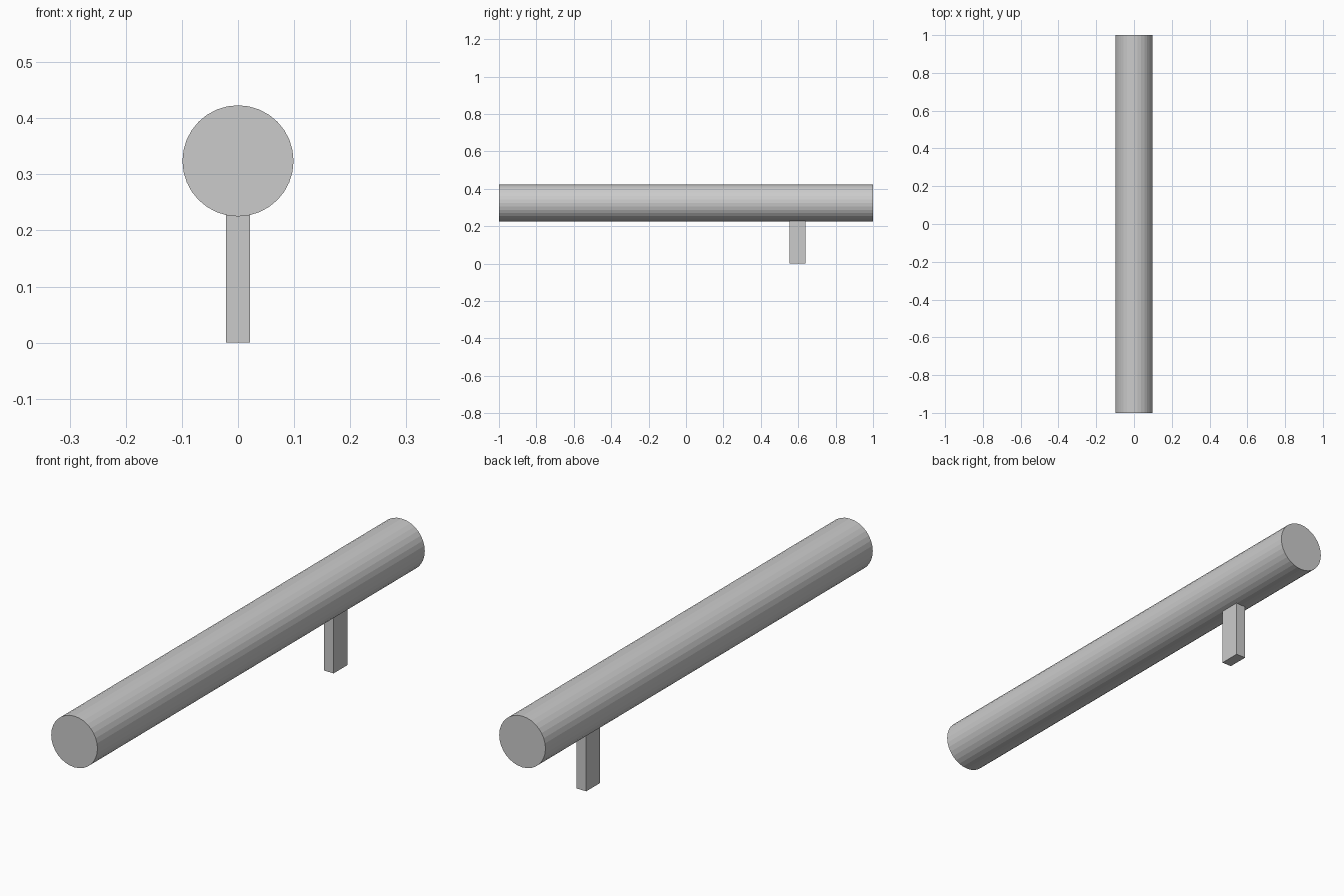
import bpy
import math

if "Cube" in bpy.data.objects:
    bpy.data.objects.remove(bpy.data.objects["Cube"])

RADIUS = 0.099
AXIS_Z = 0.324

# Long horizontal tube lying along y
bpy.ops.mesh.primitive_cylinder_add(vertices=32, radius=RADIUS, depth=2.0,
                                    location=(0, 0, AXIS_Z),
                                    rotation=(math.pi / 2, 0, 0))
tube = bpy.context.object
tube.name = "tube"
bpy.ops.object.transform_apply(location=False, rotation=True, scale=True)

# Single rectangular support post, just reaching into the tube
post_top = AXIS_Z - RADIUS + 0.003
bpy.ops.mesh.primitive_cube_add(size=1, location=(0, 0.597, post_top / 2))
post = bpy.context.object
post.name = "support_post"
post.scale = (0.042, 0.085, post_top)
bpy.ops.object.transform_apply(location=False, rotation=False, scale=True)
